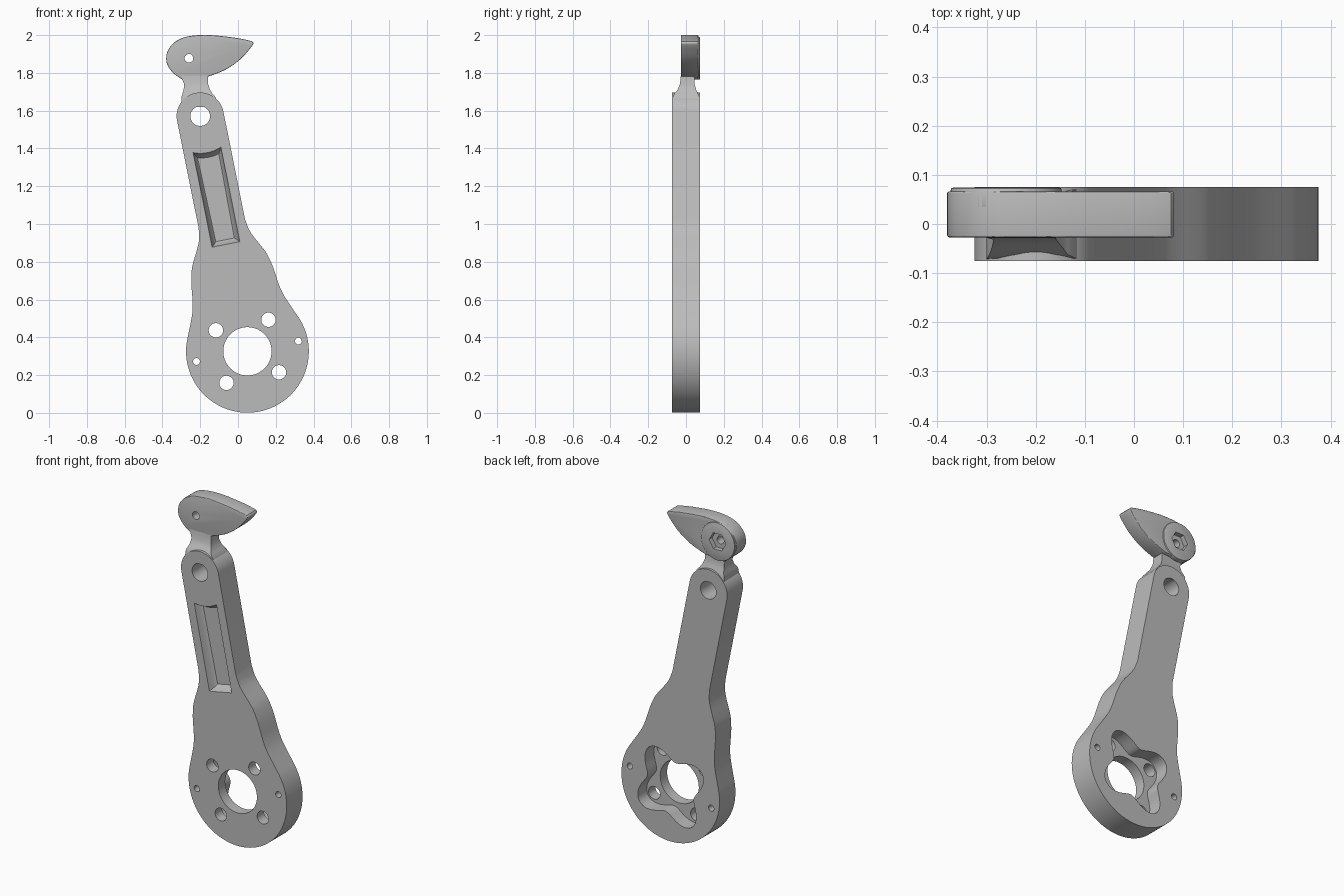
import bpy, bmesh
from math import sin, cos, pi, radians
from mathutils import Vector

if "Cube" in bpy.data.objects:
    bpy.data.objects.remove(bpy.data.objects["Cube"])

metal = bpy.data.materials.new("grey_metal")
metal.use_nodes = True
GREY = (0.5, 0.5, 0.5, 1)
metal.diffuse_color = GREY
metal.node_tree.nodes["Principled BSDF"].inputs["Base Color"].default_value = GREY

LEAN = radians(11.35)       # tilt of the arm
HUB = (0.05, 0.326)         # centre of the round base
ARM = 1.27                  # distance from hub to arm hole


def tilt(p):
    """Arm coordinates (across, along) to x, z."""
    u, v = p
    return (HUB[0] + u * cos(LEAN) - v * sin(LEAN),
            HUB[1] + u * sin(LEAN) + v * cos(LEAN))


def tilted(pts):
    return [tilt(p) for p in pts]


def arc(cu, cv, r, a0, a1, n):
    return [(cu + r * cos(radians(a0 + (a1 - a0) * i / n)),
             cv + r * sin(radians(a0 + (a1 - a0) * i / n))) for i in range(n + 1)]


def circle(c, r, n=40):
    return arc(c[0], c[1], r, 0, 360 - 360 / n, n - 1)


def mirror(half):
    """Close a half outline running from bottom centre to top centre."""
    return half + [(-u, v) for u, v in reversed(half) if u > 1e-5]


def smooth(pts, steps=5):
    """Open Catmull-Rom curve through the points."""
    q = [Vector(p) for p in [pts[0]] + pts + [pts[-1]]]
    out = []
    for a, b, c, d in zip(q, q[1:], q[2:], q[3:]):
        for i in range(steps):
            t = i / steps
            out.append(tuple(0.5 * (2 * b + (c - a) * t + (2 * a - 5 * b + 4 * c - d) * t ** 2
                                    + (3 * b - a - 3 * c + d) * t ** 3)))
    return out + [pts[-1]]


def loft(name, rings):
    bm = bmesh.new()
    vs = [[bm.verts.new(p) for p in ring] for ring in rings]
    n = len(vs[0])
    for a, b in zip(vs, vs[1:]):
        for i in range(n):
            j = (i + 1) % n
            bm.faces.new((a[i], a[j], b[j], b[i]))
    bm.faces.new(vs[0])
    bm.faces.new(vs[-1])
    bmesh.ops.recalc_face_normals(bm, faces=bm.faces)
    me = bpy.data.meshes.new(name)
    bm.to_mesh(me)
    bm.free()
    me.materials.append(metal)
    ob = bpy.data.objects.new(name, me)
    bpy.context.collection.objects.link(ob)
    return ob


def slab(name, *layers):
    """Stack of x, z outlines, each given with its y."""
    return loft(name, [[(x, y, z) for x, z in pts] for y, pts in layers])


def prism(name, pts, y0, y1):
    return slab(name, (y0, pts), (y1, pts))


def apply(ob, kind, **settings):
    mod = ob.modifiers.new(kind, kind)
    for k, v in settings.items():
        setattr(mod, k, v)
    bpy.context.view_layer.objects.active = ob
    bpy.ops.object.modifier_apply(modifier=mod.name)


def combine(ob, other, op="DIFFERENCE"):
    apply(ob, "BOOLEAN", operation=op, solver="EXACT", object=other)
    bpy.data.objects.remove(other)


def bevel(ob, width, segments=3):
    apply(ob, "BEVEL", width=width, segments=segments, limit_method="ANGLE",
          angle_limit=radians(50))


# Lever body: round base, waist, straight arm with round end
flank = [(0.268, 0.2), (0.245, 0.26), (0.232, 0.32), (0.226, 0.37), (0.219, 0.42),
         (0.203, 0.485), (0.18, 0.535), (0.155, 0.582), (0.135, 0.63), (0.125, 0.69)]
half = arc(0, 0, 0.325, -90, 25, 36) + smooth(flank, 3) + arc(0, ARM, 0.125, 0, 90, 16)
body = prism("lever_body", tilted(mirror(half)), -0.075, 0.075)

# Rear mount: chamfered lower rim with two ears, left standing below the step


def mount_outline(y):
    r = 0.322 - 1.05 * (y - 0.025)
    return tilted(mirror(arc(0, 0, r, -90, -4, 30)
                         + [(0.24, 0.05), (0.218, 0.15), (0.208, 0.25), (0.2, 0.5)]))


mount = slab("mount", (0.0, mount_outline(0.0)), (0.1, mount_outline(0.1)))
for s in (-1, 1):
    combine(mount, prism("ear", tilted(circle((s * 0.275, 0), 0.05)), -0.01, 0.11), "UNION")
rim_cut = prism("rim_cut", tilted([(-0.5, -0.5), (0.5, -0.5), (0.5, 0.317), (-0.5, 0.317)]),
                0.025, 0.09)
combine(rim_cut, mount)
combine(body, rim_cut)

# Four-lobed recess in the back
lobes = []
for i in range(96):
    a = 2 * pi * i / 96
    r = 0.202 - 0.046 * cos(4 * a)
    lobes.append((r * cos(a), r * sin(a)))
combine(body, prism("recess_cut", tilted(lobes), -0.01, 0.2))

# Through holes: hub, four bolts, two ear screws, arm end
holes = [((0, 0), 0.128), ((0, ARM), 0.052)]
holes += [((0.142 * i, 0.142 * j), 0.038) for i in (-1, 1) for j in (-1, 1)]
holes += [((0.275 * s, 0), 0.018) for s in (-1, 1)]
for centre, r in holes:
    combine(body, prism("hole_cut", tilted(circle(centre, r)), -0.2, 0.2))


# Sloped pocket in the front of the arm, its top curved around the arm hole
def pocket(inset):
    w = 0.077 - inset
    top = arc(0, ARM, 0.195 + inset, -90 - 23 * w / 0.077, -90 + 23 * w / 0.077, 12)
    return tilted([(w, 0.575 + inset), (-w, 0.575 + inset)] + top)


combine(body, slab("pocket_cut", (-0.085, pocket(-0.002)), (-0.065, pocket(0.006)),
                   (-0.04, pocket(0.013)), (-0.025, pocket(0.027))))

# Neck flaring into the arm end
levels = [(1.62, -0.30, -0.105, -0.072, 0.072), (1.67, -0.30, -0.118, -0.07, 0.07),
          (1.69, -0.294, -0.135, -0.062, 0.063), (1.71, -0.288, -0.148, -0.045, 0.054),
          (1.74, -0.285, -0.158, -0.032, 0.046), (1.78, -0.30, -0.16, -0.028, 0.045),
          (1.83, -0.33, -0.16, -0.02, 0.04)]
neck = loft("neck", [[(a, c, z), (b, c, z), (b, d, z), (a, d, z)] for z, a, b, c, d in levels])

# Beak-shaped head
pivot = (-0.26, 1.877)
lower = [(-0.165, 1.778), (-0.07, 1.815), (0.01, 1.87), (0.065, 1.93), (0.083, 1.957)]
upper = [(0.075, 1.967), (0.04, 1.976), (-0.03, 1.988), (-0.15, 2.0), (-0.255, 1.995),
         (-0.325, 1.97), (-0.368, 1.925), (-0.38, 1.875), (-0.37, 1.835), (-0.34, 1.797),
         (-0.295, 1.765)]
head = prism("head", smooth(lower) + smooth(upper), -0.027, 0.066)
bevel(head, 0.014)

# Screw with hexagonal socket on the back of the head
screw = prism("head_screw", circle(pivot, 0.113, 48), 0.03, 0.074)
bevel(screw, 0.005, 2)
combine(screw, prism("socket_cut", circle(pivot, 0.055, 6), 0.045, 0.2))
for ob in (head, screw):
    combine(ob, prism("pin_cut", circle(pivot, 0.023, 24), -0.2, 0.2))
combine(head, prism("screw_seat_cut", circle(pivot, 0.105, 48), 0.04, 0.2))

# Smooth round surfaces, keep edges crisp
for ob in (body, neck, head, screw):
    bpy.ops.object.select_all(action="DESELECT")
    ob.select_set(True)
    bpy.context.view_layer.objects.active = ob
    bpy.ops.object.shade_smooth_by_angle(angle=radians(30))
